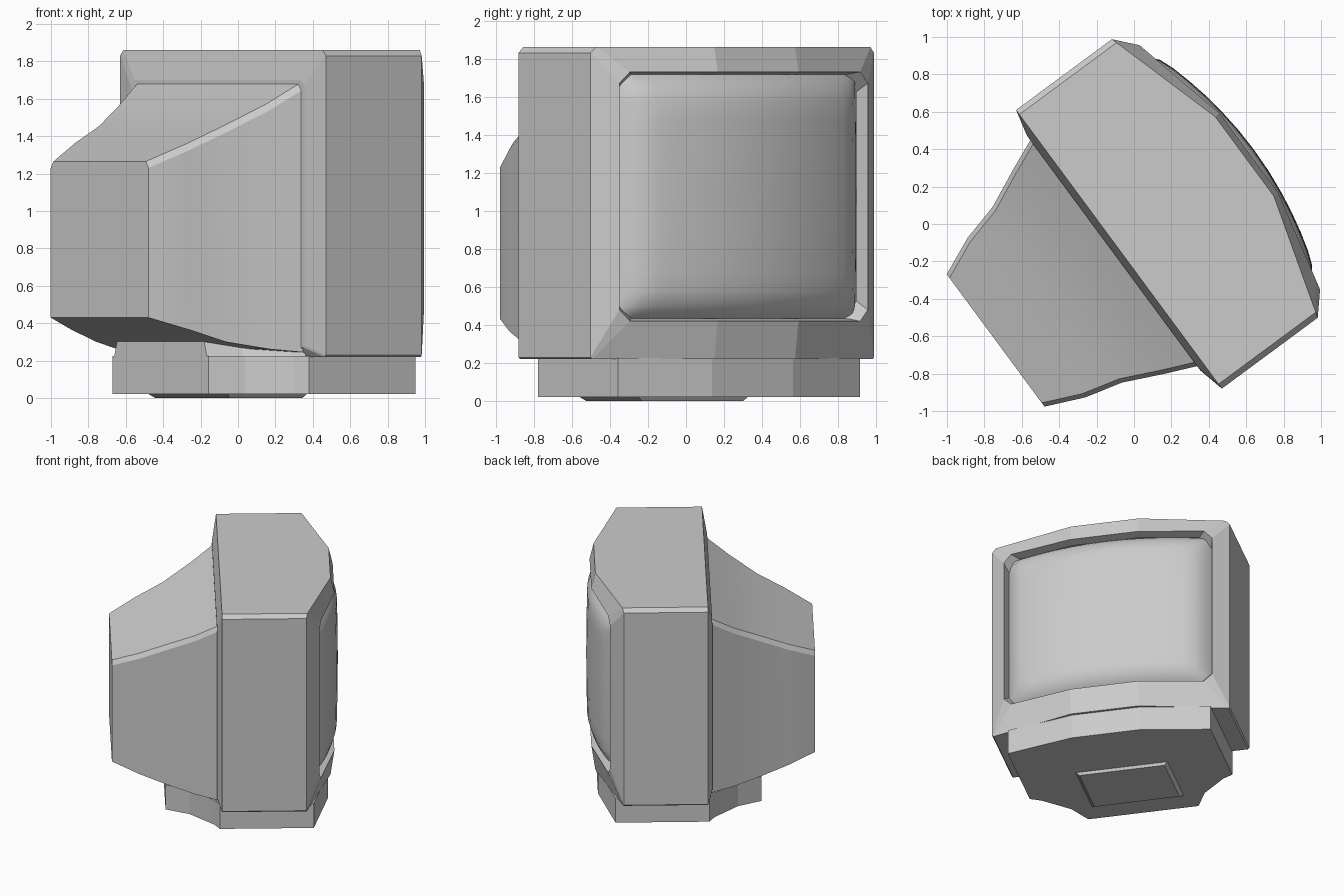
import bpy, bmesh, math
from mathutils import Matrix, Vector

if "Cube" in bpy.data.objects:
    bpy.data.objects.remove(bpy.data.objects["Cube"])

# Everything is modelled in monitor space (u = forward, v = sideways, z = up),
# then turned so the screen faces right and a little to the back.
ANGLE = math.atan2(0.594, 0.804)
VC = -0.061
TURN = Matrix.Rotation(ANGLE, 4, 'Z') @ Matrix.Translation((0, VC, 0))


def finish(name, bm, smooth=None):
    bmesh.ops.recalc_face_normals(bm, faces=bm.faces)
    bm.transform(TURN)
    mesh = bpy.data.meshes.new(name)
    bm.to_mesh(mesh)
    bm.free()
    ob = bpy.data.objects.new(name, mesh)
    bpy.context.collection.objects.link(ob)
    if smooth:
        bpy.ops.object.select_all(action='DESELECT')
        ob.select_set(True)
        bpy.context.view_layer.objects.active = ob
        bpy.ops.object.shade_smooth_by_angle(angle=math.radians(smooth))
    return ob


def loft(name, rings, cap_start=True, cap_end=True, smooth=None):
    bm = bmesh.new()
    loops = [[bm.verts.new(p) for p in r] for r in rings]
    for a, b in zip(loops, loops[1:]):
        for i in range(len(a)):
            j = (i + 1) % len(a)
            bm.faces.new((a[i], a[j], b[j], b[i]))
    if cap_start:
        bm.faces.new(loops[0])
    if cap_end:
        bm.faces.new(loops[-1])
    return finish(name, bm, smooth)


BEND = 0.264


def bezel_ring(u_mid, u_edge, w, z0, z1, c, cb):
    """Rectangle with cut corners, bent forward in three segments."""
    right = [(BEND, z1), (w - c, z1), (w, z1 - c),
             (w, z0 + cb), (w - cb, z0), (BEND, z0)]
    outline = right + [(-v, z) for v, z in reversed(right)]

    def u(v):
        t = max(0, (abs(v) - BEND) / (w - BEND))
        return u_mid + (u_edge - u_mid) * t
    return [(u(v), v, z) for v, z in outline]


# front housing with sloping frame and screen opening
loft("front_housing", [
    bezel_ring(-0.18, -0.18, 0.78, 0.27, 1.70, 0.03, 0.01),
    bezel_ring(-0.145, -0.145, 0.926, 0.22, 1.86, 0.03, 0.01),
    bezel_ring(0.69, 0.492, 0.926, 0.22, 1.86, 0.03, 0.01),
    bezel_ring(0.72, 0.592, 0.812, 0.42, 1.73, 0.06, 0.06),
    bezel_ring(0.65, 0.52, 0.79, 0.435, 1.715, 0.09, 0.09),
], cap_end=False)

# rear housing: sections (u, half width, bottom, top), top corners cut
SECTIONS = [(-0.965, 0.44, 0.43, 1.265), (-0.76, 0.53, 0.365, 1.36),
            (-0.555, 0.583, 0.30, 1.455), (-0.345, 0.68, 0.262, 1.57),
            (-0.17, 0.755, 0.245, 1.685)]
loft("rear_housing", [
    [(u, -w, z0), (u, w, z0), (u, w, z1 - 0.035), (u, w - 0.025, z1),
     (u, 0.025 - w, z1), (u, -w, z1 - 0.035)]
    for u, w, z0, z1 in SECTIONS], smooth=25)

# curved glass screen
bm = bmesh.new()
NV, NZ = 18, 14
ease = [-math.cos(math.pi * i / NV) for i in range(NV + 1)]
easez = [-math.cos(math.pi * i / NZ) for i in range(NZ + 1)]


def falloff(t, start):
    return max(0, (abs(t) - start) / (1 - start)) ** 2


grid = []
for s in easez:
    row = []
    for t in ease:
        v, z = t * 0.79, 1.075 + s * 0.64
        u = 0.752 - 0.24 * v * v - 0.012 * s * s
        u -= 0.085 * max(falloff(t, 0.82), falloff(s, 0.8))
        row.append(bm.verts.new((u, v, z)))
    grid.append(row)
for a, b in zip(grid, grid[1:]):
    for i in range(NV):
        bm.faces.new((a[i], a[i + 1], b[i + 1], b[i]))
screen = finish("screen_glass", bm, smooth=40)
# open sheet: make it face outwards
fwd = Vector((0.804, 0.594, 0))
if sum(p.normal.dot(fwd) for p in screen.data.polygons) < 0:
    screen.data.flip_normals()

# base, narrow at the back and bowed at the front
half = [(-0.56, 0.43), (-0.38, 0.52), (-0.20, 0.71), (-0.158, 0.79),
        (0.551, 0.79), (0.67, BEND)]
plan = half + [(u, -v) for u, v in reversed(half)]
loft("base", [[(u, v, z) for u, v in plan] for z in (0.022, 0.225)])

# thin foot plate under the base
foot = [(-0.38, 0.36), (0.15, 0.36), (0.15, -0.36), (-0.38, -0.36)]
loft("foot_plate", [[(u, v, 0.024) for u, v in foot],
                    [(u * 0.92, v * 0.92, 0.0) for u, v in foot]])

# underside neck joining rear housing and base
neck = half[:4]
neck_plan = neck + [(u, -v) for u, v in reversed(neck)]
loft("neck", [[(u, v * 0.97, 0.22) for u, v in neck_plan],
              [(u, v * 0.9, 0.32) for u, v in neck_plan]])
